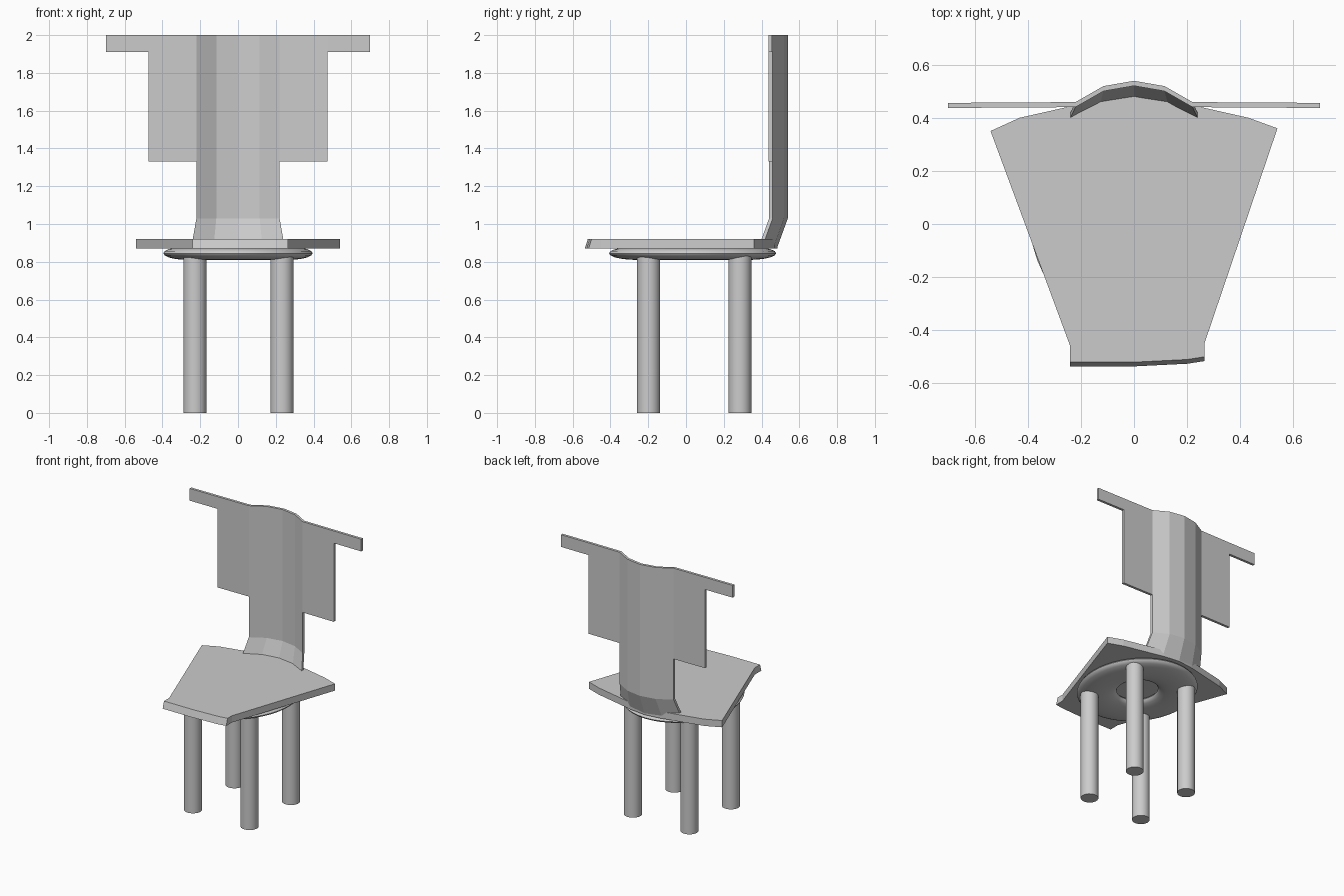
import bpy, bmesh, math

if "Cube" in bpy.data.objects:
    bpy.data.objects.remove(bpy.data.objects["Cube"])


def finish(bm, name):
    bmesh.ops.recalc_face_normals(bm, faces=bm.faces)
    me = bpy.data.meshes.new(name)
    bm.to_mesh(me)
    bm.free()
    ob = bpy.data.objects.new(name, me)
    bpy.context.collection.objects.link(ob)
    return ob


# Seat: wedge-shaped slab, front edge leaning out towards the bottom
outline = [(-0.24, -0.52), (0, -0.52), (0.20, -0.51), (0.265, -0.50), (0.265, -0.45),
           (0.54, 0.36), (0.43, 0.40), (0.23, 0.445), (0.12, 0.47), (0, 0.485),
           (-0.12, 0.47), (-0.23, 0.445), (-0.43, 0.40), (-0.54, 0.35), (-0.24, -0.46)]
bm = bmesh.new()
top = [bm.verts.new((x, y, 0.92)) for x, y in outline]
low = [bm.verts.new((x, y - (0.016 if y < -0.48 else 0), 0.87)) for x, y in outline]
bm.faces.new(top)
bm.faces.new(low[::-1])
for i in range(len(outline)):
    j = (i + 1) % len(outline)
    bm.faces.new((low[i], low[j], top[j], top[i]))
finish(bm, "seat")

# Backrest: stepped sheet with a bulging spine, kinked forward at the bottom
columns = [(-0.70, 0.437), (-0.475, 0.438), (-0.22, 0.44), (-0.115, 0.50), (0, 0.52),
           (0.115, 0.50), (0.22, 0.44), (0.475, 0.438), (0.70, 0.437)]
rows = [(0.87, 0.22), (1.03, 0.22), (1.33, 0.475), (1.91, 0.70), (2.0, 0)]
bm = bmesh.new()
grid = []
for k, (z, _) in enumerate(rows):
    sx, dy = (1.13, -0.058) if k == 0 else (1, 0)
    grid.append([bm.verts.new((x * sx, y + dy, z)) for x, y in columns])
for k in range(len(rows) - 1):
    for c in range(len(columns) - 1):
        if max(abs(columns[c][0]), abs(columns[c + 1][0])) <= rows[k][1]:
            bm.faces.new((grid[k][c], grid[k][c + 1], grid[k + 1][c + 1], grid[k + 1][c]))
bmesh.ops.delete(bm, geom=[v for v in bm.verts if not v.link_faces], context='VERTS')
front = bm.faces[:]
back = bmesh.ops.extrude_face_region(bm, geom=front, use_keep_orig=True)["geom"]
bmesh.ops.translate(bm, vec=(0, 0.019, 0),
                    verts=[g for g in back if isinstance(g, bmesh.types.BMVert)])
finish(bm, "backrest")

# Flattened ring under the seat
bpy.ops.mesh.primitive_torus_add(major_radius=0.265, minor_radius=0.13, major_segments=48,
                                 minor_segments=20, location=(0, 0.035, 0.845))
ring = bpy.context.object
ring.name = "support_ring"
ring.scale = (1, 1.12, 0.27)
bpy.ops.object.transform_apply(location=False, rotation=False, scale=True)
bpy.ops.object.shade_smooth_by_angle(angle=math.radians(40))

# Four round legs
for end, y in (("front", -0.198), ("back", 0.285)):
    for side, x in (("left", -0.228), ("right", 0.233)):
        bpy.ops.mesh.primitive_cylinder_add(vertices=24, radius=0.061, depth=0.86,
                                            location=(x, y, 0.43))
        bpy.context.object.name = f"{end}_{side}_leg"
        bpy.ops.object.shade_smooth_by_angle(angle=math.radians(40))
